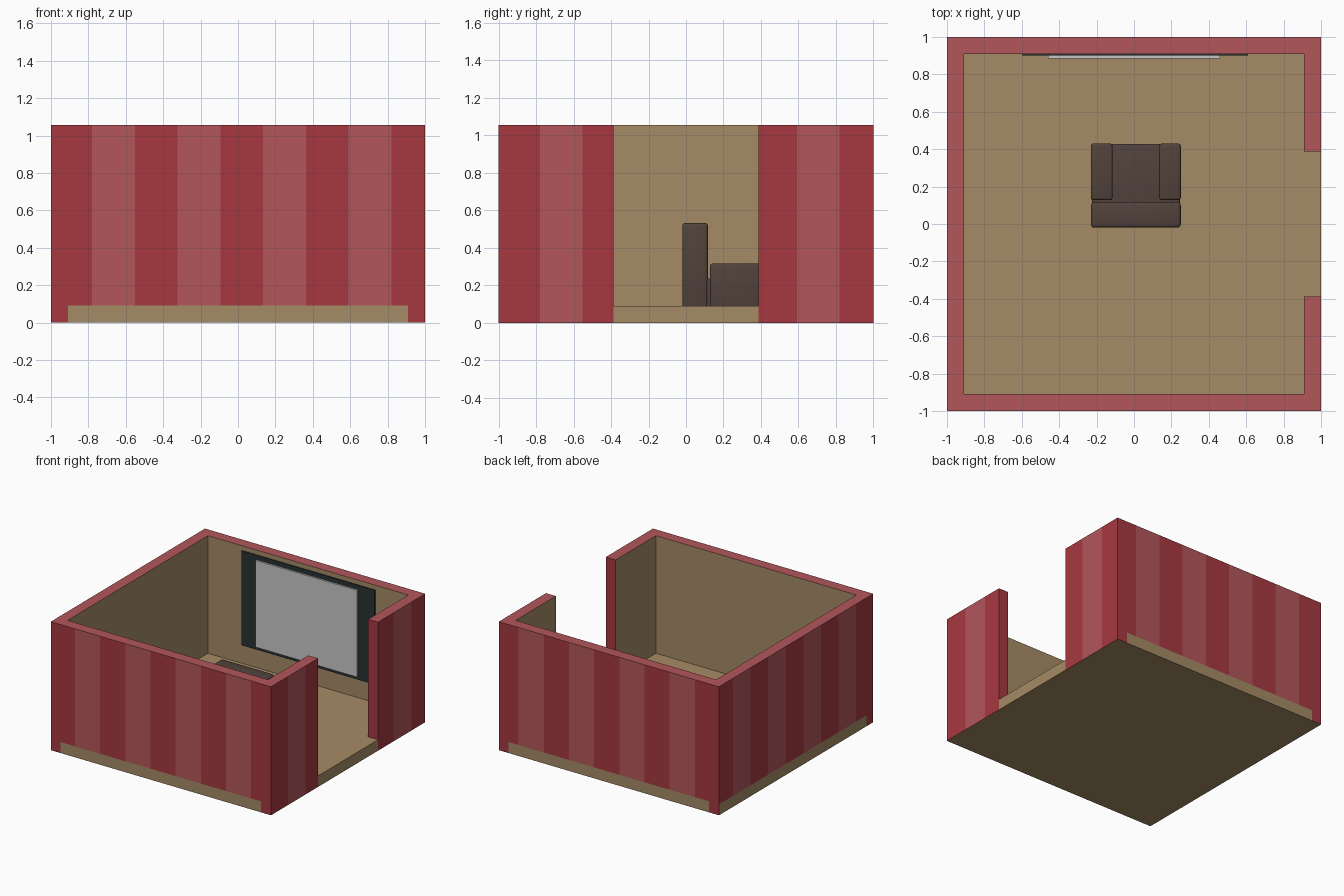
import bpy, bmesh, math
from mathutils import Vector

if "Cube" in bpy.data.objects:
    bpy.data.objects.remove(bpy.data.objects["Cube"])


def material(name, rgb):
    m = bpy.data.materials.new(name)
    lin = [((c / 255 + 0.055) / 1.055) ** 2.4 for c in rgb]
    m.diffuse_color = (*lin, 1)
    m.use_nodes = True
    m.node_tree.nodes["Principled BSDF"].inputs["Base Color"].default_value = m.diffuse_color
    return m


TAN = material("tan", (166, 139, 102))
DARK = material("dark_red", (166, 57, 64))
LIGHT = material("light_red", (178, 86, 90))
BROWN = material("dark_brown", (82, 66, 60))
BLACK = material("charcoal", (40, 49, 49))
GREY = material("screen_grey", (200, 200, 200))

IN, DOOR, FLOOR, TOP = 0.91, 0.388, 0.09, 1.055
STRIPE0, STRIPE = -0.78, 0.2285


def add_box(bm, lo, hi):
    verts = bmesh.ops.create_cube(bm, size=1)["verts"]
    for v in verts:
        v.co = Vector([lo[i] if v.co[i] < 0 else hi[i] for i in range(3)])


def finish(bm, name, mats):
    me = bpy.data.meshes.new(name)
    bm.to_mesh(me)
    bm.free()
    for m in mats:
        me.materials.append(m)
    ob = bpy.data.objects.new(name, me)
    bpy.context.collection.objects.link(ob)
    return ob


def cut(bm, axis, values):
    for t in values:
        no = Vector((0, 0, 0))
        no[axis] = 1
        geom = bm.verts[:] + bm.edges[:] + bm.faces[:]
        bmesh.ops.bisect_plane(bm, geom=geom, plane_co=no * t, plane_no=no)


def stripe(t):
    # 1 = dark red, 2 = light red
    return 2 if math.floor((t - STRIPE0) / STRIPE) % 2 == 0 else 1


stripe_lines = [STRIPE0 + STRIPE * i for i in range(8)]

# floor slab, with the wall stripes running down over part of its edge
bm = bmesh.new()
add_box(bm, (-1, -1, 0), (1, 1, FLOOR))
cut(bm, 0, stripe_lines + [-IN, IN])
cut(bm, 1, stripe_lines + [-IN, IN, -DOOR, DOOR])
bm.normal_update()
for f in bm.faces:
    c, n = f.calc_center_median(), f.normal
    if n.x > 0.5 and abs(c.y) > DOOR:
        f.material_index = stripe(c.y)
    elif abs(n.y) > 0.5 and abs(c.x) > IN:
        f.material_index = 1
    elif n.x < -0.5 and c.y < -IN:
        f.material_index = 1
finish(bm, "floor", [TAN, DARK, LIGHT])

# walls: striped outside, tan inside, light red on top
bm = bmesh.new()
add_box(bm, (-1, -1, FLOOR), (1, -IN, TOP))
add_box(bm, (-1, IN, FLOOR), (1, 1, TOP))
add_box(bm, (-1, -IN, FLOOR), (-IN, IN, TOP))
add_box(bm, (IN, -IN, FLOOR), (1, -DOOR, TOP))
add_box(bm, (IN, DOOR, FLOOR), (1, IN, TOP))
cut(bm, 0, stripe_lines)
cut(bm, 1, stripe_lines)
bm.normal_update()
for f in bm.faces:
    c, n = f.calc_center_median(), f.normal
    if abs(n.z) > 0.5:
        f.material_index = 2
    elif abs(n.y) > 0.5 and abs(c.y) < 0.5:
        f.material_index = 1          # door jambs
    elif n.x * c.x + n.y * c.y > 0:
        f.material_index = stripe(c.y if abs(n.x) > 0.5 else c.x)
finish(bm, "walls", [TAN, DARK, LIGHT])


def part(name, lo, hi, mat, bevel=0):
    bm = bmesh.new()
    add_box(bm, lo, hi)
    if bevel:
        bmesh.ops.bevel(bm, geom=bm.edges[:], offset=bevel, segments=3,
                        profile=0.5, affect='EDGES')
    ob = finish(bm, name, [mat])
    if bevel:
        bpy.context.view_layer.objects.active = ob
        ob.select_set(True)
        bpy.ops.object.shade_smooth_by_angle(angle=math.radians(35))
        ob.select_set(False)


# wall screen
part("screen_frame", (-0.6, 0.9, 0.243), (0.61, 0.912, 1.017), BLACK)
part("screen_panel", (-0.46, 0.885, 0.27), (0.46, 0.902, 0.982), GREY)

# armchair, bottoms sunk slightly into the floor
Z = 0.06
part("chair_seat", (-0.225, -0.01, Z), (0.245, 0.428, 0.235), BROWN, 0.01)
part("chair_back", (-0.23, -0.02, Z), (0.25, 0.118, 0.533), BROWN, 0.018)
part("chair_arm_left", (-0.23, 0.128, Z), (-0.115, 0.43, 0.315), BROWN, 0.012)
part("chair_arm_right", (0.135, 0.128, Z), (0.25, 0.43, 0.315), BROWN, 0.012)
